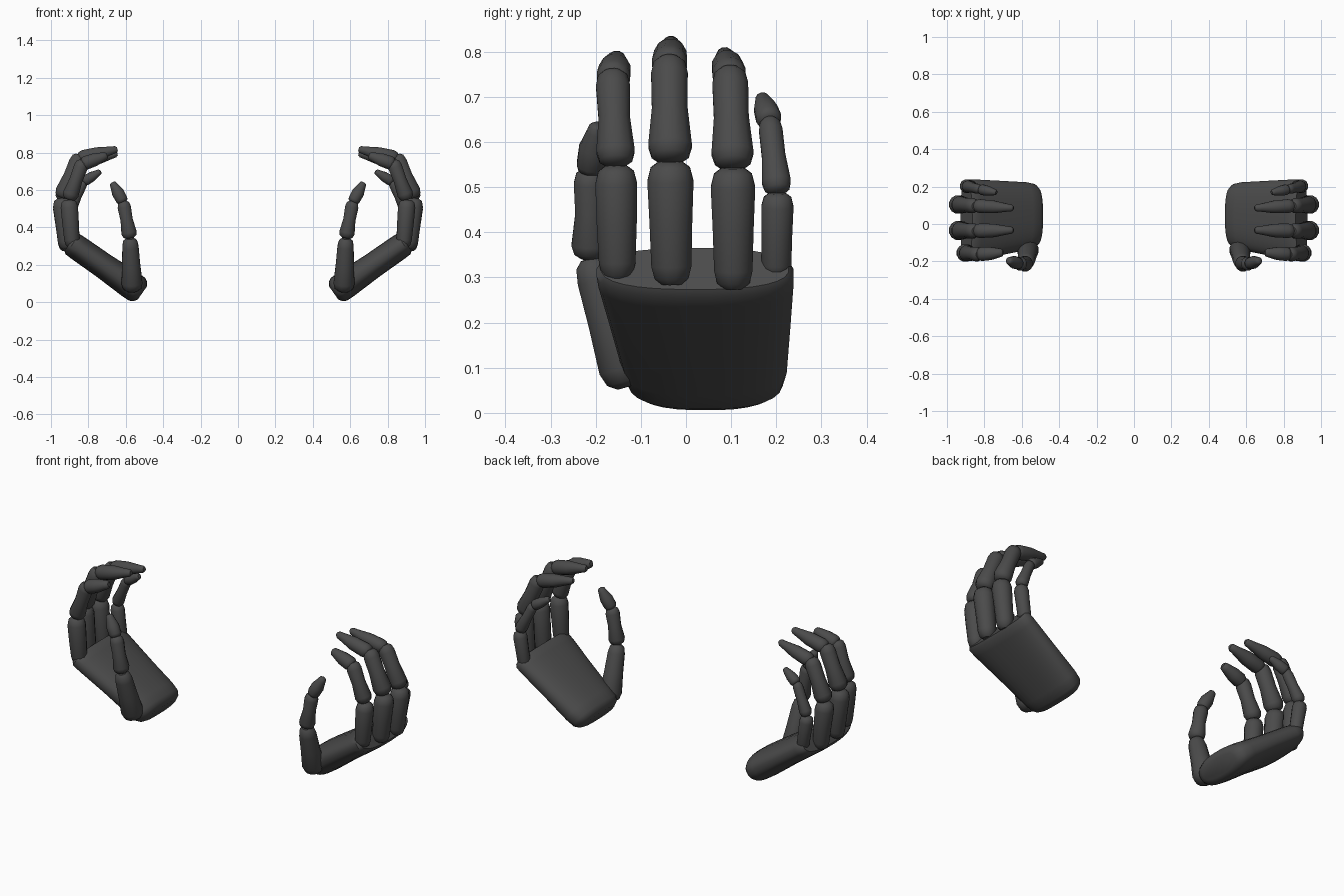
import bpy, bmesh, math
from mathutils import Vector

if "Cube" in bpy.data.objects:
    bpy.data.objects.remove(bpy.data.objects["Cube"])

dark = bpy.data.materials.new("charcoal")
dark.diffuse_color = (0.07, 0.07, 0.07, 1)
dark.use_nodes = True
dark.node_tree.nodes["Principled BSDF"].inputs["Base Color"].default_value = dark.diffuse_color


def loft(name, rings, sides, power=2.0, angle=40):
    """Skin rings of (centre, u half axis, v half axis), cap and mirror across x."""
    bm = bmesh.new()
    loops = []
    for c, u, v in rings:
        loop = []
        for i in range(sides):
            a = 2 * math.pi * (i + 0.5) / sides
            ca, sa = math.cos(a), math.sin(a)
            cu = math.copysign(abs(ca) ** (2 / power), ca)
            cv = math.copysign(abs(sa) ** (2 / power), sa)
            loop.append(bm.verts.new(c + u * cu + v * cv))
        loops.append(loop)
    for a, b in zip(loops, loops[1:]):
        for i in range(sides):
            j = (i + 1) % sides
            bm.faces.new((a[i], a[j], b[j], b[i]))
    bm.faces.new(loops[0][::-1])
    bm.faces.new(loops[-1])
    bmesh.ops.recalc_face_normals(bm, faces=bm.faces)
    me = bpy.data.meshes.new(name)
    bm.to_mesh(me)
    bm.free()
    ob = bpy.data.objects.new(name, me)
    bpy.context.collection.objects.link(ob)
    me.materials.append(dark)
    bpy.ops.object.select_all(action='DESELECT')
    ob.select_set(True)
    bpy.context.view_layer.objects.active = ob
    bpy.ops.object.shade_smooth_by_angle(angle=math.radians(angle))
    m = ob.modifiers.new("other_hand", 'MIRROR')
    m.use_clip = False
    m.use_mirror_merge = False
    return ob


def bone(name, p0, p1, r0, rm, r1):
    """Rounded finger section from p0 to p1 with radii at start, middle, end."""
    p0, p1 = Vector(p0), Vector(p1)
    d = (p1 - p0).normalized()
    u = Vector((0, 1, 0))
    u = (u - d * u.dot(d)).normalized()
    v = d.cross(u)
    prof = [(0, r0 * 0.5), (0.05, r0 * 0.85), (0.15, r0), (0.5, rm),
            (0.84, r1), (0.95, r1 * 0.85), (1, r1 * 0.5)]
    loft(name, [(p0.lerp(p1, t), u * r, v * r) for t, r in prof], 12)


# palm: flattened slab rising from wrist to knuckles
d = Vector((0.82, 0, 0.573))
n = Vector((-0.573, 0, 0.82))
base = Vector((0.54, 0, 0.07))
palm = [(-0.035, 0.043, 0.125, 0.042), (-0.022, 0.043, 0.155, 0.063),
        (0.0, 0.043, 0.172, 0.075), (0.05, 0.042, 0.182, 0.076),
        (0.22, 0.032, 0.20, 0.069), (0.38, 0.022, 0.217, 0.068),
        (0.42, 0.02, 0.219, 0.066), (0.435, 0.02, 0.208, 0.056)]
loft("palm", [(base + d * s + Vector((0, y, 0)), Vector((0, w, 0)), n * h)
              for s, y, w, h in palm], 28, 2.5)

# digits: four joint points each, then radii (start, middle, end) per section
digits = {
    "index": ([(0.885, -0.152, 0.295), (0.905, -0.155, 0.548), (0.828, -0.163, 0.757), (0.70, -0.153, 0.785)],
              [(0.042, 0.046, 0.048), (0.044, 0.036, 0.039), (0.038, 0.036, 0.025)]),
    "middle": ([(0.915, -0.032, 0.285), (0.942, -0.035, 0.557), (0.847, -0.037, 0.787), (0.645, -0.033, 0.819)],
               [(0.046, 0.049, 0.053), (0.050, 0.041, 0.042), (0.040, 0.037, 0.023)]),
    "ring": ([(0.915, 0.105, 0.275), (0.944, 0.104, 0.543), (0.848, 0.097, 0.763), (0.645, 0.085, 0.795)],
             [(0.044, 0.047, 0.051), (0.048, 0.040, 0.041), (0.038, 0.035, 0.022)]),
    "little": ([(0.87, 0.20, 0.30), (0.90, 0.203, 0.487), (0.822, 0.185, 0.652), (0.735, 0.168, 0.70)],
               [(0.034, 0.035, 0.037), (0.033, 0.027, 0.027), (0.029, 0.027, 0.018)]),
    "thumb": ([(0.565, -0.125, 0.06), (0.577, -0.212, 0.342), (0.614, -0.213, 0.54), (0.672, -0.195, 0.64)],
              [(0.058, 0.050, 0.045), (0.043, 0.034, 0.037), (0.033, 0.034, 0.022)]),
}
for name, (pts, radii) in digits.items():
    for k, part in enumerate(("base", "mid", "tip")):
        start = Vector(pts[k])
        end = Vector(pts[k + 1])
        if part == "tip":  # seat the fingertip inside the previous joint
            back = (Vector(pts[1]) - start).normalized()
            start += back * (0.008 if name in ("thumb", "little") else 0.02)
        bone(f"{name}_{part}", start, end, *radii[k])
